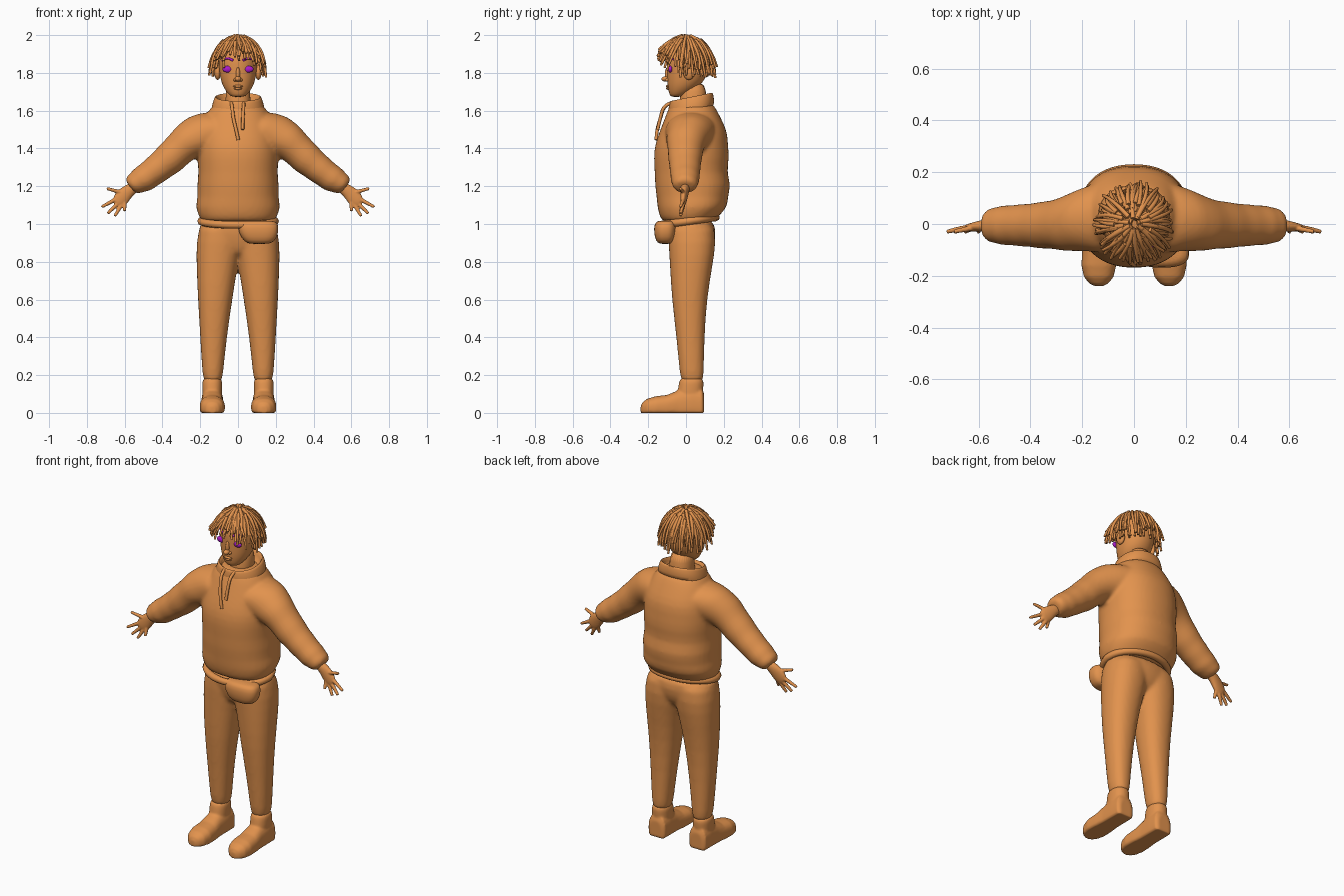
import bpy, bmesh, random
from math import sin, cos, pi, radians
from mathutils import Vector

random.seed(4)
if "Cube" in bpy.data.objects:
    bpy.data.objects.remove(bpy.data.objects["Cube"])


def material(name, color):
    m = bpy.data.materials.new(name)
    m.use_nodes = True
    m.diffuse_color = color
    m.node_tree.nodes["Principled BSDF"].inputs["Base Color"].default_value = color
    return m


ORANGE = material("warm orange", (0.76, 0.29, 0.075, 1))
PURPLE = material("violet", (0.42, 0.012, 0.6, 1))


def select(objs):
    bpy.ops.object.select_all(action='DESELECT')
    for o in objs:
        o.select_set(True)
    bpy.context.view_layer.objects.active = objs[0]


def add(name, data, mat=ORANGE):
    o = bpy.data.objects.new(name, data)
    bpy.context.collection.objects.link(o)
    data.materials.append(mat)
    return o


def finish(o):
    """Apply modifiers and shade smooth."""
    select([o])
    bpy.ops.object.convert(target='MESH')
    bpy.ops.object.shade_smooth_by_angle(angle=radians(50))
    return o


def loft(name, rings, levels=1):
    """Skin closed rings of points, capping both ends."""
    bm = bmesh.new()
    loops = [[bm.verts.new(p) for p in r] for r in rings]
    n = len(loops[0])
    for a, b in zip(loops, loops[1:]):
        for i in range(n):
            bm.faces.new((a[i], a[(i + 1) % n], b[(i + 1) % n], b[i]))
    bm.faces.new(loops[0])
    bm.faces.new(loops[-1])
    bmesh.ops.recalc_face_normals(bm, faces=bm.faces)
    me = bpy.data.meshes.new(name)
    bm.to_mesh(me)
    bm.free()
    o = add(name, me)
    if levels:
        o.modifiers.new("Round", 'SUBSURF').levels = levels
    return finish(o)


def oval(center, u, v, power=2.3, n=28):
    pts = []
    for i in range(n):
        c, s = cos(2 * pi * i / n), sin(2 * pi * i / n)
        k = (abs(c) ** power + abs(s) ** power) ** (-1 / power)
        pts.append(Vector(center) + Vector(u) * c * k + Vector(v) * s * k)
    return pts


def column(name, rows, side=1, tilt=0, power=2.3):
    """Upright loft; rows are z, x range, y range."""
    rings = []
    for z, x0, x1, y0, y1 in rows:
        ring = oval((side * (x0 + x1) / 2, (y0 + y1) / 2, z),
                    ((x1 - x0) / 2, 0, 0), (0, (y1 - y0) / 2, 0), power)
        for p in ring:
            p.z += tilt * p.y
        rings.append(ring)
    return loft(name, rings)


def even(rows):
    """Rows z, half width, y range, symmetric in x."""
    return [(z, -w, w, a, b) for z, w, a, b in rows]


def tubes(name, paths, radius, mat=ORANGE, tip=0.6, cyclic=False):
    cu = bpy.data.curves.new(name, 'CURVE')
    cu.dimensions = '3D'
    cu.bevel_depth, cu.bevel_resolution = radius, 2
    cu.resolution_u, cu.use_fill_caps = 3, True
    for path in paths:
        sp = cu.splines.new('NURBS')
        sp.points.add(len(path) - 1)
        for i, p in enumerate(path):
            sp.points[i].co = (*p, 1)
            sp.points[i].radius = 1 + (tip - 1) * i / (len(path) - 1)
        sp.order_u, sp.use_endpoint_u, sp.use_cyclic_u = 3, True, cyclic
    return finish(add(name, cu, mat))


def blob(name, center, size, mat=ORANGE):
    me = bpy.data.meshes.new(name)
    bm = bmesh.new()
    bmesh.ops.create_uvsphere(bm, u_segments=20, v_segments=12, radius=1)
    for v in bm.verts:
        v.co = Vector(center) + v.co * Vector(size)
    bm.to_mesh(me)
    bm.free()
    return finish(add(name, me, mat))


def blend(name, parts, voxel, smooth=4):
    """Fuse overlapping parts into one skin."""
    select(parts)
    bpy.ops.object.join()
    o = parts[0]
    o.name = o.data.name = name
    r = o.modifiers.new("Fuse", 'REMESH')
    r.mode, r.voxel_size = 'VOXEL', voxel
    s = o.modifiers.new("Soften", 'SMOOTH')
    s.factor, s.iterations = 0.5, smooth
    return finish(o)


SIDES = (("left", 1), ("right", -1))

# Sweater: torso and puffy sleeves fused
sweater = [column("torso", even([
    (1.0, .195, -.12, .14), (1.04, .205, -.14, .17), (1.09, .228, -.152, .222),
    (1.14, .212, -.155, .22), (1.21, .218, -.165, .24), (1.27, .208, -.165, .215),
    (1.35, .216, -.172, .23), (1.42, .215, -.165, .222), (1.49, .205, -.14, .22),
    (1.56, .18, -.112, .185), (1.62, .145, -.09, .155), (1.65, .1, -.07, .13)]))]
SLEEVE = [(.06, 1.50, .03, .13, .15), (.18, 1.47, .02, .128, .125), (.272, 1.435, 0, .098, .105),
          (.362, 1.347, -.005, .09, .092), (.435, 1.287, -.005, .079, .084),
          (.505, 1.235, -.005, .075, .079), (.55, 1.21, -.005, .06, .069),
          (.572, 1.195, -.005, .045, .055)]
for side, s in SIDES:
    rows = [SLEEVE[0]]
    for a, b in zip(SLEEVE, SLEEVE[1:]):
        mid = [(p + q) / 2 for p, q in zip(a, b)]
        pinch = 0.93 if a[0] > 0.2 else 1
        rows += [(*mid[:3], mid[3] * pinch, mid[4] * pinch), b]
    sweater.append(loft(side + "_sleeve", [
        oval((s * x, y, z), (s * .62 * r, 0, .78 * r), (0, ry, 0), 2)
        for x, z, y, r, ry in rows]))
blend("sweater", sweater, 0.011)

# Collar with an open, tilted rim
column("collar", even([
    (1.58, .15, -.1, .15), (1.62, .138, -.093, .15), (1.66, .127, -.09, .145),
    (1.672, .118, -.082, .138), (1.655, .105, -.07, .125), (1.61, .1, -.06, .12)]), tilt=.2)

# Drawstrings
tubes("drawstrings", [
    [(-.035, -.08, 1.64), (-.032, -.115, 1.63), (-.025, -.135, 1.56), (-.01, -.155, 1.5), (.002, -.158, 1.445)],
    [(.03, -.08, 1.64), (.03, -.115, 1.63), (.026, -.135, 1.57), (.024, -.15, 1.5)]],
    0.009, tip=1)

# Trousers
LEG = [(.16, .087, .178, -.022, .088), (.19, .081, .188, -.032, .094), (.4, .06, .2, -.05, .097),
       (.6, .03, .212, -.075, .11), (.78, .003, .22, -.085, .14),
       (.9, -.03, .221, -.092, .16), (1.04, -.03, .2, -.1, .15)]
trousers = [column(side + "_leg", LEG, s) for side, s in SIDES]
trousers.append(column("hips", even([
    (.82, .1, -.06, .1), (.88, .19, -.085, .145), (.95, .215, -.1, .16), (1.04, .2, -.11, .15)])))
blend("trousers", trousers, 0.011)

# Waist strap and pouch
ring = [2 * pi * i / 24 for i in range(24)]
tubes("waist_strap", [[(.197 * cos(a), .012 + .148 * sin(a), 1.015 + .02 * sin(a)) for a in ring]],
      0.02, tip=1, cyclic=True)
column("waist_pouch", [
    (.893, .06, .165, -.14, -.08), (.91, .03, .197, -.16, -.06), (.955, .003, .215, -.17, -.05),
    (1.0, .0, .213, -.168, -.05), (1.02, .02, .195, -.15, -.06)], power=2.8)

# Shoes: flat-soled foot fused with the ankle
FOOT = [(.096, .04, .1), (.085, .056, .13), (.03, .058, .14), (-.04, .058, .12), (-.1, .064, .095),
        (-.16, .067, .088), (-.205, .057, .075), (-.23, .036, .056), (-.24, .015, .035)]
for side, s in SIDES:
    rings = []
    for y, w, top in FOOT:
        r = oval((s * .136, y, top * .35), (w, 0, 0), (0, 0, top * .65), 2.5)
        for p in r:
            p.z = max(p.z, 0)
        rings.append(r)
    foot = loft(side + "_foot", rings, 0)
    ankle = column(side + "_ankle", [
        (.05, .083, .19, -.05, .09), (.12, .085, .188, -.045, .09),
        (.16, .083, .19, -.036, .094), (.19, .088, .184, -.032, .09)], s)
    blend(side + "_shoe", [foot, ankle], 0.007, 3)

# Hands: palm, wrist and spread fingers
FINGERS = [(.695, 1.188, .61, 1.165), (.722, 1.09, .64, 1.135), (.69, 1.056, .63, 1.115),
           (.652, 1.042, .615, 1.105), (.6, 1.068, .6, 1.12)]
for side, s in SIDES:
    palm = loft(side + "_palm", [
        oval((s * x, y, z), (s * .6 * r, 0, .8 * r), (0, t, 0), 2) for x, z, y, r, t in
        [(.54, 1.2, -.005, .032, .028), (.575, 1.18, -.006, .031, .024),
         (.605, 1.15, -.01, .044, .02), (.632, 1.122, -.014, .04, .016),
         (.65, 1.108, -.016, .024, .011)]])
    fingers = tubes(side + "_fingers", [
        [(s * .59, -.008, 1.16), (s * mx, -.014, mz), (s * (mx + x) / 2, -.02, (mz + z) / 2),
         (s * x, -.03, z)] for x, z, mx, mz in FINGERS], 0.014, tip=0.6)
    blend(side + "_hand", [palm, fingers], 0.0045, 2)

# Head, neck and face
head = column("head", even([
    (1.672, .03, -.078, -.03), (1.685, .05, -.088, .01), (1.72, .076, -.096, .06),
    (1.76, .092, -.1, .1), (1.82, .101, -.1, .118), (1.88, .104, -.104, .125),
    (1.93, .09, -.08, .115), (1.965, .05, -.04, .075)]), power=2.1)
column("neck", even([(1.58, .075, -.045, .115), (1.65, .064, -.03, .105), (1.76, .066, -.03, .108)]))
bpy.context.view_layer.update()


def face(x, z):
    hit, point, normal, index = head.ray_cast(Vector((x, -1, z)), Vector((0, 1, 0)))
    return point


blob("nose_bridge", face(0, 1.795), (.011, .012, .035))
blob("nose_tip", face(0, 1.768) + Vector((0, -.01, 0)), (.017, .021, .014))
blob("upper_lip", face(0, 1.729), (.026, .011, .007))
blob("lower_lip", face(0, 1.717), (.021, .011, .007))
for side, s in SIDES:
    blob(side + "_nostril", face(s * .014, 1.763), (.011, .013, .009))
    blob(side + "_eye", face(s * .055, 1.82), (.027, .012, .018), PURPLE)
    tubes(side + "_eyebrow", [[face(s * x, z) for x, z in
          [(.026, 1.865), (.045, 1.877), (.065, 1.877), (.084, 1.864)]]], 0.007, PURPLE)
    blob(side + "_ear", (s * .108, .015, 1.803), (.017, .03, .04))

# Hair: tapered locks falling from the crown
locks = []
COUNT = 125
for i in range(COUNT):
    a = i * 2.39996 + random.uniform(-.2, .2)
    front = max(0, -sin(a))
    start = radians(random.uniform(4, 40))
    end = radians(random.uniform(88, 116) - 36 * front ** 1.5)
    scale = random.uniform(.88, 1.03)
    flare = random.uniform(0, .16) + .1 * front
    swirl = random.uniform(-.25, .25)
    path = []
    for k in range(6):
        t = k / 5
        th = start + (end - start) * t
        r = sin(min(th, pi / 2)) * (1 + flare * t * t)
        b = a + swirl * t
        path.append((.135 * scale * r * cos(b), .003 + .14 * scale * r * sin(b),
                     1.84 + .155 * scale * cos(th)))
    locks.append(path)
tubes("hair_locks", locks, 0.0095, tip=0.65)
